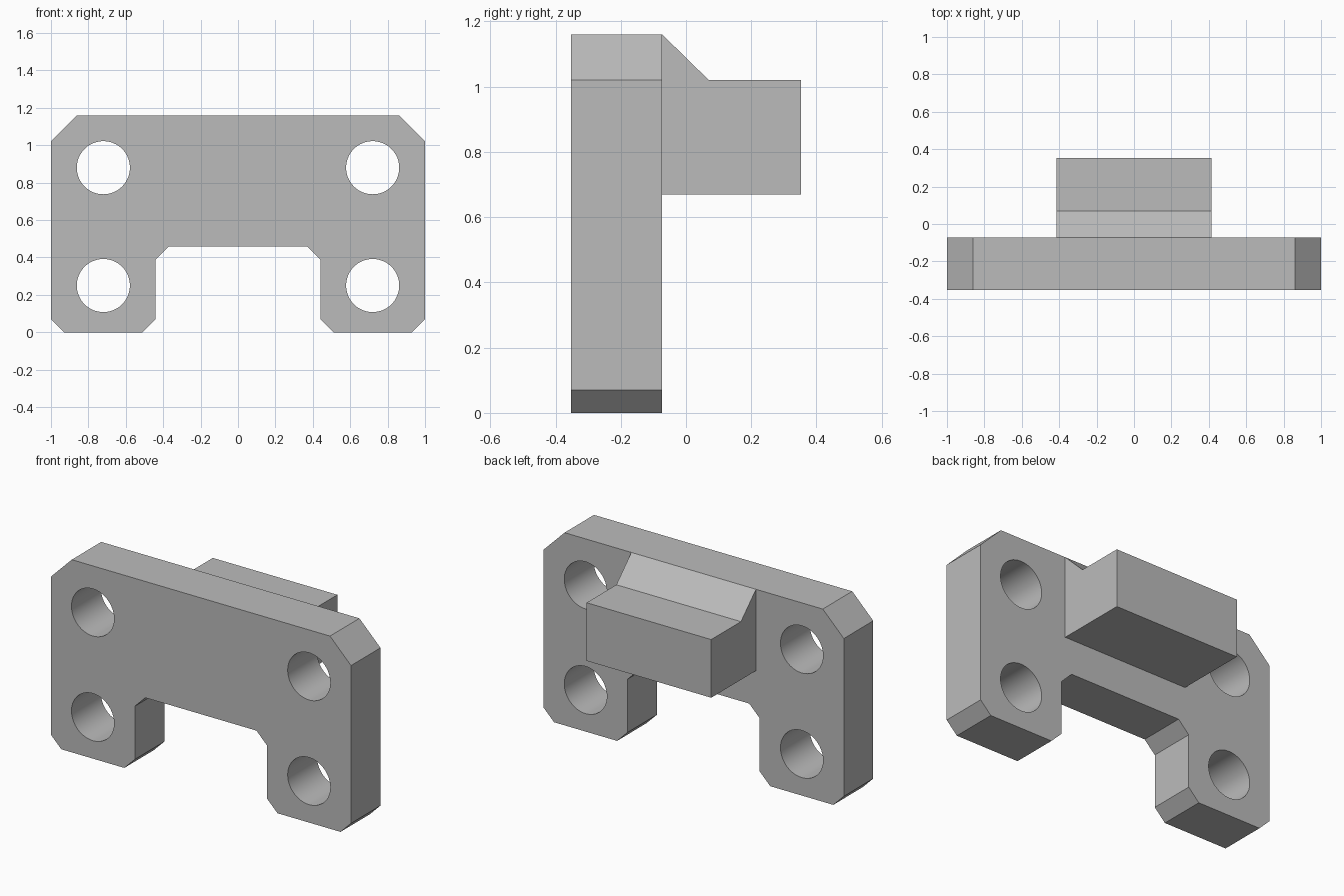
import bpy, bmesh, math
from mathutils import Vector

cube = bpy.data.objects.get("Cube")
if cube:
    bpy.data.objects.remove(cube, do_unlink=True)

grey = bpy.data.materials.new("plain grey")
grey.use_nodes = True
grey.diffuse_color = (0.5, 0.5, 0.5, 1)
grey.node_tree.nodes["Principled BSDF"].inputs["Base Color"].default_value = (0.5, 0.5, 0.5, 1)


def prism(name, points, offset):
    """Extrude a closed outline by an offset vector."""
    bm = bmesh.new()
    face = bm.faces.new([bm.verts.new(p) for p in points])
    new = bmesh.ops.extrude_face_region(bm, geom=[face])["geom"]
    bmesh.ops.translate(bm, vec=Vector(offset),
                        verts=[v for v in new if isinstance(v, bmesh.types.BMVert)])
    bmesh.ops.recalc_face_normals(bm, faces=bm.faces)
    mesh = bpy.data.meshes.new(name)
    bm.to_mesh(mesh)
    bm.free()
    mesh.materials.append(grey)
    obj = bpy.data.objects.new(name, mesh)
    bpy.context.collection.objects.link(obj)
    return obj


FRONT, BACK = -0.353, -0.073

# Mounting plate: half outline mirrored across x = 0
half = [(0.37, 0.46), (0.44, 0.39), (0.44, 0.07), (0.51, 0), (0.93, 0),
        (1, 0.07), (1, 1.02), (0.86, 1.16)]
outline = half + [(-x, z) for x, z in reversed(half)]
plate = prism("mounting_plate", [(x, FRONT, z) for x, z in outline], (0, BACK - FRONT, 0))

# Four bolt holes
for x in (-0.72, 0.72):
    for z in (0.25, 0.88):
        bpy.ops.mesh.primitive_cylinder_add(vertices=64, radius=0.142, depth=1,
                                            location=(x, FRONT, z),
                                            rotation=(math.pi / 2, 0, 0))
        cutter = bpy.context.object
        cutter.name = "hole_cutter"
        cutter.hide_render = True
        cutter.data.materials.append(grey)
        mod = plate.modifiers.new("bolt_hole", "BOOLEAN")
        mod.operation = "DIFFERENCE"
        mod.solver = "EXACT"
        mod.object = cutter
        bpy.context.view_layer.objects.active = plate
        bpy.ops.object.modifier_apply(modifier=mod.name)
        bpy.data.objects.remove(cutter, do_unlink=True)

# Smooth hole walls, sharp plate edges
bpy.ops.object.select_all(action="DESELECT")
plate.select_set(True)
bpy.context.view_layer.objects.active = plate
bpy.ops.object.shade_smooth_by_angle(angle=math.radians(30))

# Rear block with a sloped shoulder
profile = [(BACK, 0.67), (0.353, 0.67), (0.353, 1.02), (0.07, 1.02), (BACK, 1.16)]
prism("rear_block", [(-0.415, y, z) for y, z in profile], (0.83, 0, 0))
